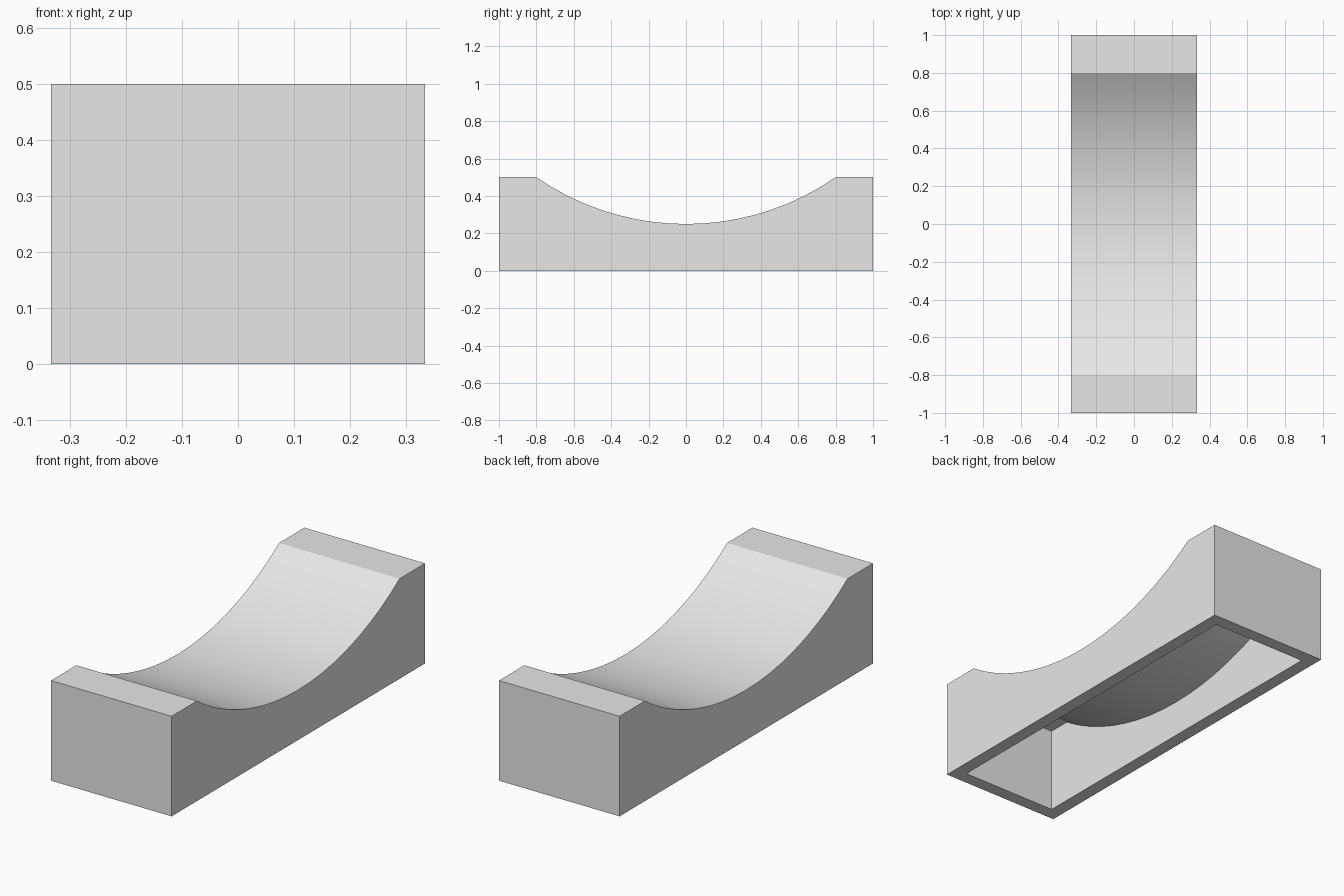
import bpy
import bmesh
import math

cube = bpy.data.objects.get("Cube")
if cube:
    bpy.data.objects.remove(cube, do_unlink=True)

HALF_LENGTH, HALF_WIDTH, HEIGHT = 1.0, 1 / 3, 0.5
WALL = 1 / 15
RADIUS, CENTRE_Z = 1.405, 1.655   # circle that scoops out the top
SEGMENTS = 18


def profile(inset):
    """Side outline (y, z), open at the bottom, with a dished top."""
    end, top, radius = HALF_LENGTH - inset, HEIGHT - inset, RADIUS + inset
    sweep = math.acos((CENTRE_Z - top) / radius)
    angles = [sweep * (2 * i / SEGMENTS - 1) for i in range(SEGMENTS + 1)]
    arc = [(radius * math.sin(a), CENTRE_Z - radius * math.cos(a)) for a in angles]
    return [(-end, 0), (-end, top)] + arc + [(end, top), (end, 0)]


def add_shell(bm, inset):
    """Extrude the outline across the width; return the four bottom corners."""
    half = HALF_WIDTH - inset
    left, right = [[bm.verts.new((x, y, z)) for y, z in profile(inset)]
                   for x in (half, -half)]
    bm.faces.new(left)
    bm.faces.new(right[::-1])
    for i in range(len(left) - 1):
        bm.faces.new((left[i], right[i], right[i + 1], left[i + 1]))
    return [left[0], left[-1], right[-1], right[0]]


# Hollow block: outer skin, inner skin and the rim joining them underneath
bm = bmesh.new()
outer = add_shell(bm, 0)
inner = add_shell(bm, WALL)
for i in range(4):
    j = (i + 1) % 4
    bm.faces.new((outer[i], outer[j], inner[j], inner[i]))
bmesh.ops.recalc_face_normals(bm, faces=bm.faces[:])
mesh = bpy.data.meshes.new("dished_block")
bm.to_mesh(mesh)
bm.free()

block = bpy.data.objects.new("dished_block", mesh)
bpy.context.collection.objects.link(block)

# Plain grey finish
grey = bpy.data.materials.new("light_grey")
grey.use_nodes = True
colour = (0.8, 0.8, 0.8, 1)
grey.diffuse_color = colour
grey.node_tree.nodes["Principled BSDF"].inputs["Base Color"].default_value = colour
mesh.materials.append(grey)

# Smooth the dish, keep its rims crisp
bpy.ops.object.select_all(action="DESELECT")
block.select_set(True)
bpy.context.view_layer.objects.active = block
bpy.ops.object.shade_smooth_by_angle(angle=math.radians(20))
